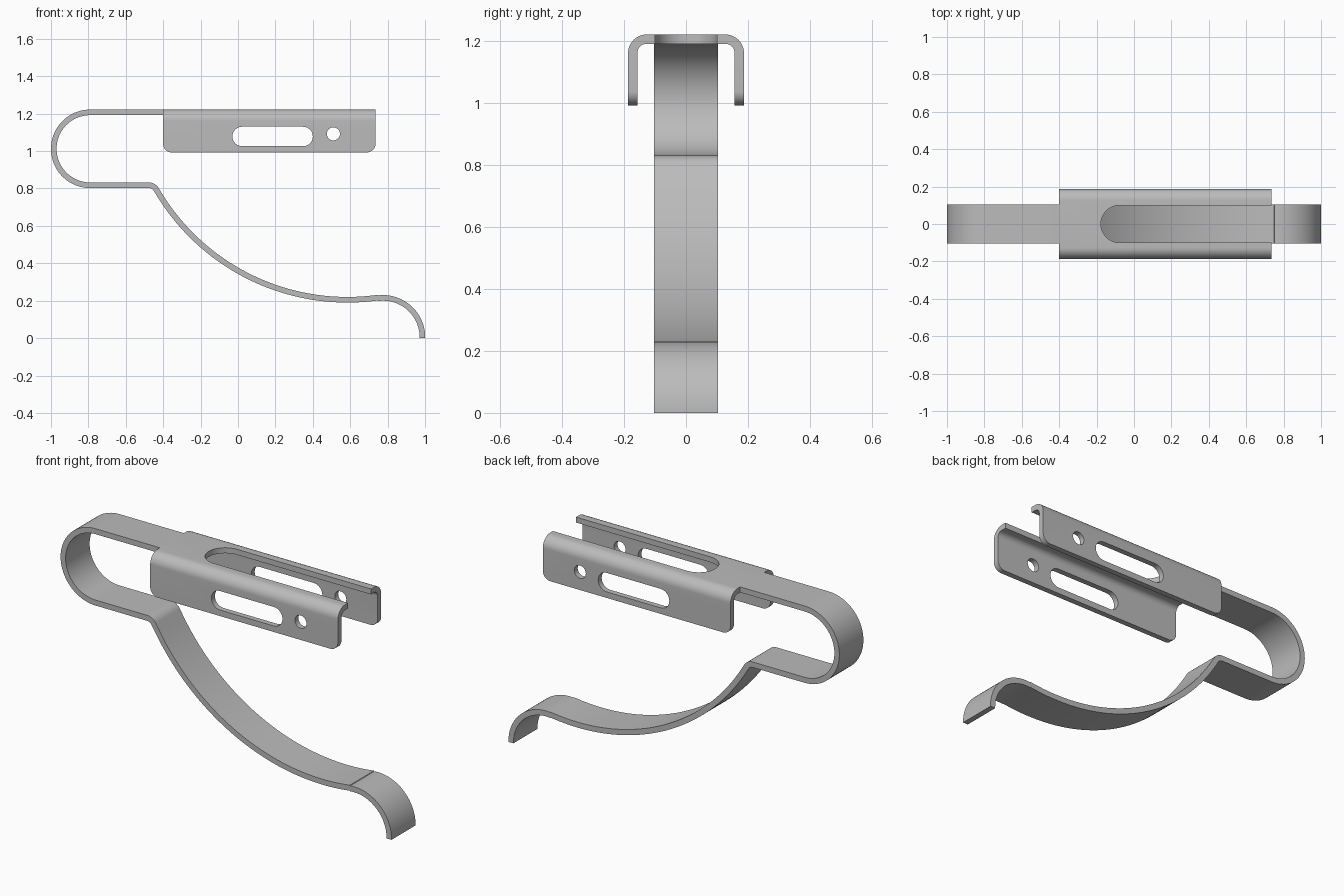
import bpy, bmesh
from math import sin, cos, radians, pi
from mathutils import Vector

if "Cube" in bpy.data.objects:
    bpy.data.objects.remove(bpy.data.objects["Cube"], do_unlink=True)

steel = bpy.data.materials.new("grey_steel")
steel.use_nodes = True
colour = (0.5, 0.5, 0.5, 1)
steel.diffuse_color = colour
steel.node_tree.nodes["Principled BSDF"].inputs["Base Color"].default_value = colour

T = 0.03          # sheet thickness
TOP = 1.222       # top of the clip
HALF = 0.104      # half width of the strip
X0, X1 = -0.4, 0.735   # ends of the channel


def arc(cx, cz, r, start, end, n=16):
    """Points on an arc, angles in degrees."""
    angles = [radians(start + (end - start) * i / n) for i in range(n + 1)]
    return [Vector((cx + r * cos(a), cz + r * sin(a))) for a in angles]


def prism(name, points, axis, low, high):
    """Extrude a closed outline along an axis from low to high."""
    place = {"x": lambda p: (low, p[0], p[1]),
             "y": lambda p: (p[0], low, p[1]),
             "z": lambda p: (p[0], p[1], low)}[axis]
    bm = bmesh.new()
    face = bm.faces.new([bm.verts.new(place(p)) for p in points])
    out = bmesh.ops.extrude_face_region(bm, geom=[face])
    moved = [v for v in out["geom"] if isinstance(v, bmesh.types.BMVert)]
    step = Vector([high - low if a == axis else 0 for a in "xyz"])
    bmesh.ops.translate(bm, verts=moved, vec=step)
    bmesh.ops.recalc_face_normals(bm, faces=bm.faces)
    mesh = bpy.data.meshes.new(name)
    bm.to_mesh(mesh)
    bm.free()
    mesh.materials.append(steel)
    obj = bpy.data.objects.new(name, mesh)
    bpy.context.collection.objects.link(obj)
    return obj


def activate(obj):
    bpy.ops.object.select_all(action="DESELECT")
    obj.select_set(True)
    bpy.context.view_layer.objects.active = obj


def carve(obj, cutter, operation="DIFFERENCE"):
    activate(obj)
    mod = obj.modifiers.new("cut", "BOOLEAN")
    mod.operation, mod.object, mod.solver = operation, cutter, "EXACT"
    bpy.ops.object.modifier_apply(modifier=mod.name)
    bpy.data.objects.remove(cutter, do_unlink=True)


def smooth(obj):
    activate(obj)
    bpy.ops.object.shade_smooth_by_angle(angle=radians(25))


# Bent spring strip: centreline of the loop, the sweep and the curled tip
path = [Vector((X0, TOP - T / 2))]
path += arc(-0.79, 1.012, 0.195, 90, 270, 40)
path += arc(-0.476, 0.772, 0.045, 90, 31, 10)
path += arc(0.585, 1.385, 1.18, 211, 278, 48)
path += arc(0.775, 0.004, 0.211, 97, 0, 24)
path.append(Vector((0.986, 0)))

left, right = [], []
for i, p in enumerate(path):
    d = path[min(i + 1, len(path) - 1)] - path[max(i - 1, 0)]
    if i in (0, 1):
        d = Vector((-1, 0))
    normal = Vector((-d.y, d.x)).normalized() * T / 2
    left.append(p + normal)
    right.append(p - normal)
strip = prism("spring_strip", left + right[::-1], "y", -HALF, HALF)
smooth(strip)

# Folded channel: U-shaped section swept along x
W, R, LOW = 0.187, 0.06, 0.993
outer = [Vector((W, LOW))] + arc(W - R, TOP - R, R, 0, 90, 12)
inner = [Vector((W - T, LOW))] + arc(W - R, TOP - R, R - T, 0, 90, 12)
mirror = lambda pts: [Vector((-p.x, p.y)) for p in reversed(pts)]
section = outer + mirror(outer) + list(reversed(inner + mirror(inner)))
channel = prism("channel", section, "x", X0, X1)

# Rounded lower corners of the side flanges
C = 0.045
outline = [Vector((X0, TOP + 0.1))] + arc(X0 + C, LOW + C, C, 180, 270, 10)
outline += arc(X1 - C, LOW + C, C, 270, 360, 10) + [Vector((X1, TOP + 0.1))]
carve(channel, prism("corner_cutter", outline, "y", -0.5, 0.5), "INTERSECT")

# Long slot and round hole through both flanges
r = 0.052
slot = arc(-0.03 + r, 1.078, r, 90, 270) + arc(0.4 - r, 1.078, r, -90, 90)
carve(channel, prism("slot_cutter", slot, "y", -0.5, 0.5))
hole = arc(0.51, 1.092, 0.035, 0, 360, 32)[:-1]
carve(channel, prism("hole_cutter", hole, "y", -0.5, 0.5))

# Open-ended slot in the top web
web = arc(-0.077, 0, 0.1, 90, 270, 28) + [Vector((1, -0.1)), Vector((1, 0.1))]
carve(channel, prism("web_cutter", web, "z", 1.1, 1.4))
smooth(channel)
